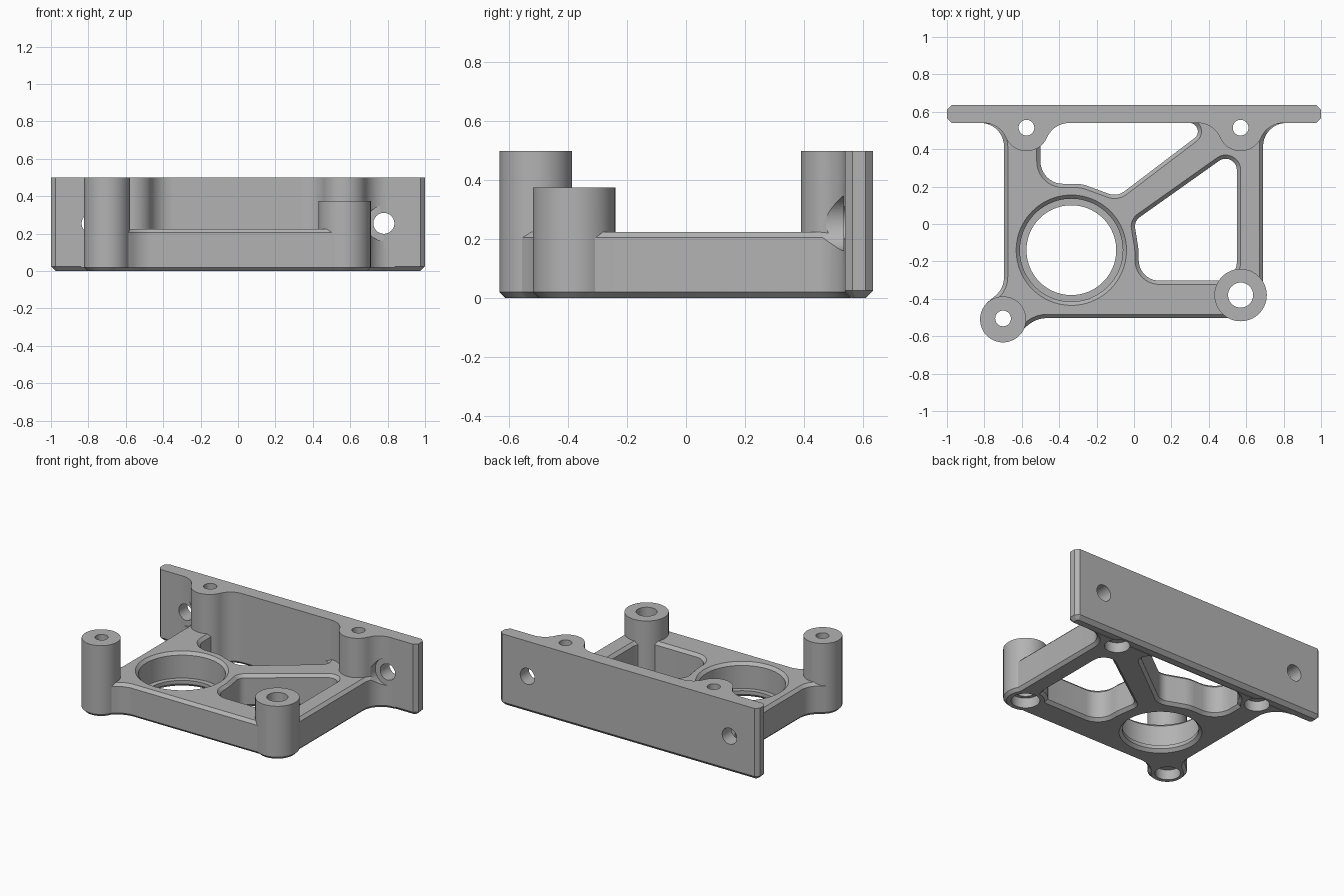
import bpy, bmesh
from math import pi, sin, cos, tan, acos, atan2
from mathutils import Vector, Matrix

if "Cube" in bpy.data.objects:
    bpy.data.objects.remove(bpy.data.objects["Cube"])

GREY = (0.45, 0.45, 0.45, 1)
mat = bpy.data.materials.new("machined grey")
mat.use_nodes = True
mat.diffuse_color = GREY
mat.node_tree.nodes["Principled BSDF"].inputs["Base Color"].default_value = GREY

DECK, TALL, CH = 0.225, 0.5, 0.02   # deck height, full height, chamfer
PLATE_Y = 0.54                      # front face of the back plate


def rounded(corners, steps=10):
    """Outline from (x, y, radius) corners."""
    out = []
    for i, (x, y, r) in enumerate(corners):
        p = Vector((x, y))
        if r == 0:
            out.append(p)
            continue
        a = (Vector(corners[i - 1][:2]) - p).normalized()
        b = (Vector(corners[(i + 1) % len(corners)][:2]) - p).normalized()
        ang = acos(a.dot(b))
        t = r / tan(ang / 2)
        c = p + (a + b).normalized() * r / sin(ang / 2)
        s, e, turn = p + a * t - c, p + b * t - c, pi - ang
        for k in range(steps + 1):
            f = k / steps
            out.append(c + (s * sin((1 - f) * turn) + e * sin(f * turn)) / sin(turn))
    return out


def circle(x, y, r, n=64):
    return [Vector((x + r * cos(2 * pi * i / n), y + r * sin(2 * pi * i / n))) for i in range(n)]


def grown(pts, d):
    """Offset a counter-clockwise outline outwards by d."""
    out = []
    for i, p in enumerate(pts):
        a = (p - pts[i - 1]).normalized()
        b = (pts[(i + 1) % len(pts)] - p).normalized()
        na, nb = Vector((a.y, -a.x)), Vector((b.y, -b.x))
        out.append(p + (na + nb) * d / (1 + na.dot(nb)))
    return out


def prism(name, pts, levels, matrix=Matrix()):
    """Loft an outline through (height, offset) levels."""
    area = sum(pts[i - 1].x * p.y - p.x * pts[i - 1].y for i, p in enumerate(pts))
    if area < 0:
        pts = pts[::-1]
    bm = bmesh.new()
    loops = [[bm.verts.new((p.x, p.y, z)) for p in grown(pts, d)] for z, d in levels]
    for lo, hi in zip(loops, loops[1:]):
        for i in range(len(lo)):
            bm.faces.new((lo[i - 1], lo[i], hi[i], hi[i - 1]))
    bm.faces.new(loops[0][::-1])
    bm.faces.new(loops[-1])
    bm.transform(matrix)
    bmesh.ops.recalc_face_normals(bm, faces=bm.faces)
    me = bpy.data.meshes.new(name)
    bm.to_mesh(me)
    bm.free()
    me.materials.append(mat)
    ob = bpy.data.objects.new(name, me)
    bpy.context.collection.objects.link(ob)
    return ob


def combine(body, part, op):
    """Join or cut, then drop the helper."""
    m = body.modifiers.new(op, 'BOOLEAN')
    m.operation, m.solver, m.object = op, 'EXACT', part
    bpy.context.view_layer.objects.active = body
    bpy.ops.object.modifier_apply(modifier=m.name)
    bpy.data.objects.remove(part)


def cut_levels(top):
    return [(-0.01, CH + 0.01), (CH, 0), (top - CH, 0), (top + 0.01, CH + 0.01)]


def boss_outline(x, y=0.51, r=0.12, f=0.13):
    """Round boss flowing into the plate through a fillet on each side."""
    dy = PLATE_Y - f - y
    dx = ((r + f) ** 2 - dy ** 2) ** 0.5
    end = atan2(-dy, -dx) % (2 * pi)
    side = [Vector((dx, dy)) + f * Vector((cos(a), sin(a)))
            for a in (pi / 2 + (end - pi / 2) * k / 12 for k in range(13))]
    start = atan2(dy, dx)
    sweep = [r * Vector((cos(a), sin(a)))
             for a in (start + (-pi - 2 * start) * k / 24 for k in range(1, 24))]
    left = [Vector((-p.x, p.y)) for p in reversed(side)]
    back = PLATE_Y + 0.04 - y
    pts = side + sweep + left + [Vector((-dx, back)), Vector((dx, back))]
    return [p + Vector((x, y)) for p in pts]


# Deck frame with chamfered rims
deck_outline = rounded([
    (-0.84, 0.58, 0), (-0.84, PLATE_Y, 0), (-0.695, PLATE_Y, 0.125),
    (-0.695, -0.345, 0.13), (-0.785, -0.42, 0), (-0.7, -0.51, 0),
    (-0.615, -0.58, 0), (-0.52, -0.503, 0.16), (0.69, -0.503, 0.12),
    (0.69, PLATE_Y, 0.125), (0.84, PLATE_Y, 0), (0.84, 0.58, 0)])
bracket = prism("bracket", deck_outline, [(0, -CH), (CH, 0), (DECK - CH, 0), (DECK, -CH)])

# Lightening windows
back_window = rounded([
    (-0.5, PLATE_Y, 0), (-0.5, 0.215, 0.12), (-0.28, 0.215, 0.2),
    (-0.09, 0.145, 0.09), (0.43, PLATE_Y, 0.045)])
side_window = rounded([
    (0, 0.015, 0.06), (0.025, -0.14, 0.3), (0.025, -0.303, 0.11),
    (0.55, -0.303, 0.1), (0.55, 0.405, 0.06)])
for outline in (back_window, side_window):
    combine(bracket, prism("window_cutter", outline, cut_levels(DECK)), 'DIFFERENCE')

# Bearing seat with a retaining lip
seat = prism("seat_cutter", circle(-0.335, -0.14, 0.24, 96),
             [(-0.01, 0.03), (CH, 0), (0.045, 0), (0.045, 0.035),
              (DECK - CH, 0.035), (DECK + 0.01, 0.065)])
combine(bracket, seat, 'DIFFERENCE')

# Back plate
plate = prism("back_plate", rounded([
    (-1, 0.565, 0), (-0.975, PLATE_Y, 0), (0.975, PLATE_Y, 0), (1, 0.565, 0),
    (1, 0.61, 0), (0.975, 0.635, 0), (-0.975, 0.635, 0), (-1, 0.61, 0)]),
    [(0, -0.025), (0.025, 0), (TALL, 0)])
combine(bracket, plate, 'UNION')

# Bosses on the plate and free-standing posts
for x in (-0.575, 0.57):
    boss = prism("plate_boss", boss_outline(x), [(0, -CH), (CH, 0), (TALL, 0)])
    combine(bracket, boss, 'UNION')
for x, y, r, top in ((-0.7, -0.51, 0.123, TALL), (0.57, -0.38, 0.14, 0.375)):
    post = prism("post", circle(x, y, r), [(0, -CH), (CH, 0), (top, 0)])
    combine(bracket, post, 'UNION')

# Vertical screw holes, counterbored from below
for x, y, r, bore in ((-0.575, 0.515, 0.042, 0.08), (0.57, 0.515, 0.042, 0.08),
                      (-0.7, -0.505, 0.042, 0.08), (0.57, -0.38, 0.067, 0.09)):
    hole = prism("hole_cutter", circle(x, y, r, 40),
                 [(-0.05, bore - r), (0.07, bore - r), (0.07, 0), (0.6, 0)])
    combine(bracket, hole, 'DIFFERENCE')

# Horizontal mounting holes with spot faces
for x in (-0.78, 0.78):
    hole = prism("mount_cutter", circle(x, 0.255, 0.056, 48),
                 [(-0.7, 0), (-0.535, 0), (-0.535, 0.038), (-0.38, 0.038)],
                 Matrix.Rotation(pi / 2, 4, 'X'))
    combine(bracket, hole, 'DIFFERENCE')

# Smooth curved walls, keep machined edges crisp
bpy.ops.object.select_all(action='DESELECT')
bracket.select_set(True)
bpy.context.view_layer.objects.active = bracket
bpy.ops.object.shade_smooth_by_angle(angle=pi / 7)
